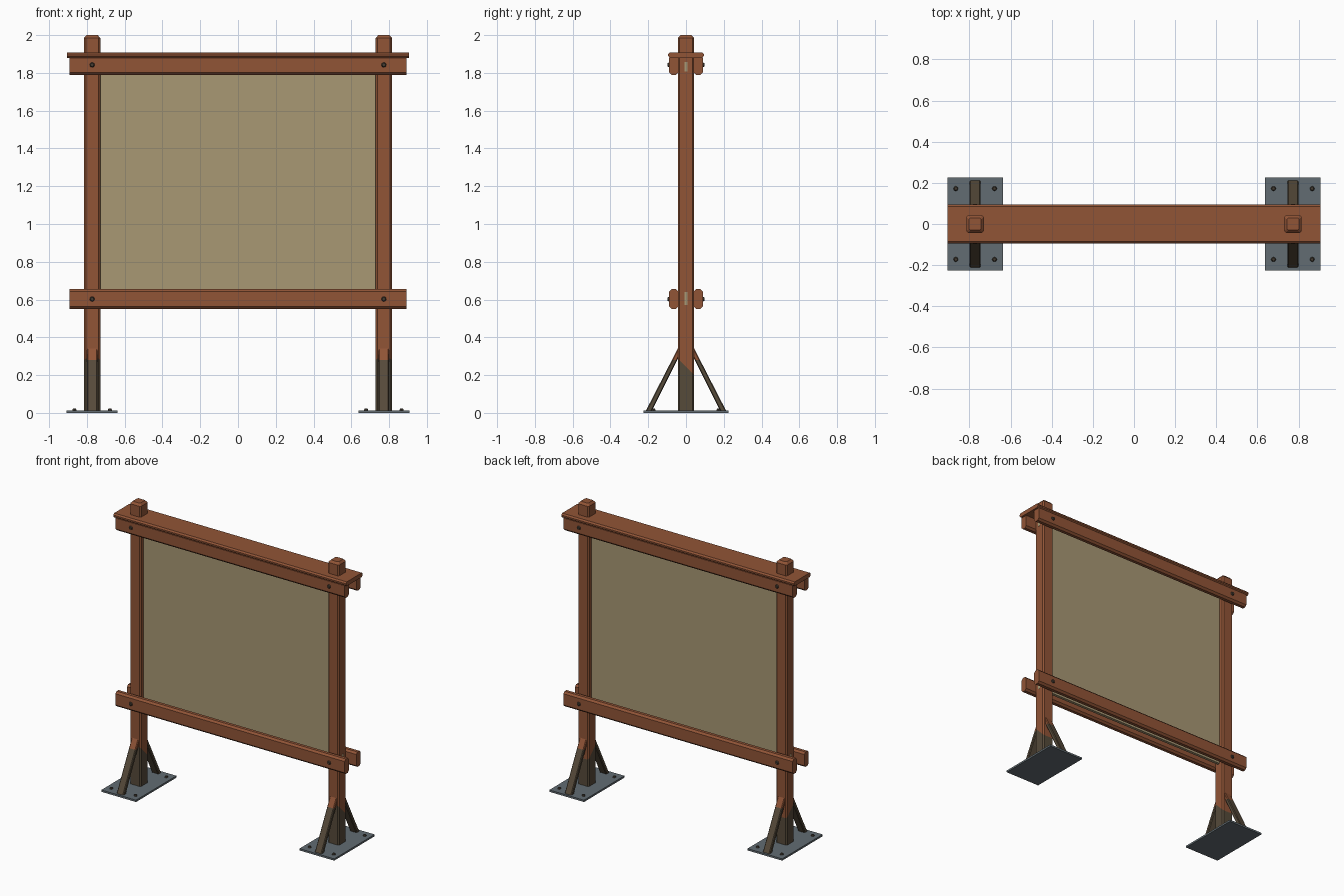
import bpy, bmesh, math
from mathutils import Vector

if "Cube" in bpy.data.objects:
    bpy.data.objects.remove(bpy.data.objects["Cube"])


def material(name, rgb):
    m = bpy.data.materials.new(name)
    m.diffuse_color = (*rgb, 1)
    m.use_nodes = True
    m.node_tree.nodes["Principled BSDF"].inputs["Base Color"].default_value = m.diffuse_color
    return m


RUST = material("red_brown_wood", (0.283, 0.089, 0.037))
SAND = material("sand_panel", (0.392, 0.314, 0.174))
STEEL = material("blue_grey_steel", (0.122, 0.150, 0.168))
DARK = material("weathered_wood", (0.093, 0.069, 0.042))
BOLT = material("dark_bolt", (0.061, 0.048, 0.034))


def finish(name, bm, mats):
    bmesh.ops.recalc_face_normals(bm, faces=bm.faces)
    me = bpy.data.meshes.new(name)
    bm.to_mesh(me)
    bm.free()
    for m in mats:
        me.materials.append(m)
    ob = bpy.data.objects.new(name, me)
    bpy.context.collection.objects.link(ob)
    return ob


def prism(profile, axis, lo, hi):
    """Extrude a 2D profile along x or z."""
    def place(a, b, t):
        return (t, a, b) if axis == "x" else (a, b, t)
    bm = bmesh.new()
    f = bm.faces.new([bm.verts.new(place(a, b, lo)) for a, b in profile])
    new = bmesh.ops.extrude_face_region(bm, geom=[f])["geom"]
    step = Vector(place(0, 0, hi - lo))
    bmesh.ops.translate(bm, vec=step, verts=[v for v in new if isinstance(v, bmesh.types.BMVert)])
    return bm


def chamfered(a0, a1, b0, b1, c):
    return [(a0 + c, b0), (a1 - c, b0), (a1, b0 + c), (a1, b1 - c),
            (a1 - c, b1), (a0 + c, b1), (a0, b1 - c), (a0, b0 + c)]


def rect(a0, a1, b0, b1):
    return [(a0, b0), (a1, b0), (a1, b1), (a0, b1)]


def paint_below(bm, point, normal):
    """Cut along a plane and give the lower side the second material."""
    p, n = Vector(point), Vector(normal).normalized()
    bmesh.ops.bisect_plane(bm, geom=bm.verts[:] + bm.edges[:] + bm.faces[:], plane_co=p, plane_no=n)
    for f in bm.faces:
        f.material_index = 1 if (f.calc_center_median() - p).dot(n) < 0 else 0


def bolt(name, loc, direction, r, h):
    """Domed six-sided bolt head."""
    bm = bmesh.new()
    bmesh.ops.create_cone(bm, cap_ends=True, segments=8, radius1=r, radius2=r * 0.6, depth=h)
    rot = Vector((0, 0, 1)).rotation_difference(Vector(direction)).to_matrix()
    bmesh.ops.rotate(bm, matrix=rot, verts=bm.verts)
    bmesh.ops.translate(bm, vec=Vector(loc), verts=bm.verts)
    finish(name, bm, [BOLT])


PX, HALF = 0.772, 0.043
RAILS = {"lower": (0.55, 0.655), "upper": (1.79, 1.893)}

for sx, side in ((-1, "left"), (1, "right")):
    x = sx * PX
    # Post with chamfered edges and a bevelled top
    bm = prism(chamfered(x - HALF, x + HALF, -HALF, HALF, 0.009), "z", 0.01, 1.985)
    top = max(bm.faces, key=lambda f: f.calc_center_median().z)
    new = bmesh.ops.extrude_face_region(bm, geom=[top])["geom"]
    bm.faces.remove(top) if top.is_valid else None
    for v in [g for g in new if isinstance(g, bmesh.types.BMVert)]:
        v.co = Vector((x + (v.co.x - x) * 0.68, v.co.y * 0.68, 2.0))
    paint_below(bm, (0, 0, 0.245), (0, 1, 1))
    finish(side + "_post", bm, [RUST, DARK])

    # Base plate and its anchor bolts
    finish(side + "_base_plate",
           prism(rect(x - 0.135, x + 0.135, -0.225, 0.225), "z", 0, 0.013), [STEEL])
    for dx in (-0.094, 0.094):
        for y in (-0.172, 0.172):
            bolt(side + "_anchor_bolt", (x + dx, y, 0.016), (0, 0, 1), 0.013, 0.012)

    for sy, face in ((-1, "front"), (1, "back")):
        # Diagonal brace
        prof = [(sy * 0.212, 0.012), (sy * 0.180, 0.012), (sy * 0.036, 0.300), (sy * 0.036, 0.355)]
        bm = prism(prof, "x", x - 0.027, x + 0.027)
        long_edges = [e for e in bm.edges
                      if abs(e.verts[0].co.z - e.verts[1].co.z) > 0.2]
        bmesh.ops.bevel(bm, geom=long_edges, offset=0.005, segments=1, affect="EDGES")
        paint_below(bm, (0, 0, 0.28), (0, 0, 1))
        finish(side + "_" + face + "_brace", bm, [RUST, DARK])
        # Rail bolts
        for z0, z1 in ((0.55, 0.655), (1.79, 1.895)):
            bolt(side + "_rail_bolt", (x, sy * 0.092, (z0 + z1) / 2), (0, sy, 0), 0.015, 0.012)

    # Panel tenons showing on the outer post faces
    for z0, z1 in ((0.57, 0.64), (1.808, 1.858)):
        xs = sorted((sx * 0.74, sx * 0.817))
        finish(side + "_tenon", prism(rect(-0.009, 0.009, z0, z1), "x", *xs), [SAND])

# Pairs of planks clamping the posts
for name, (z0, z1) in RAILS.items():
    for sy, face in ((-1, "front"), (1, "back")):
        y0, y1 = sorted((sy * 0.041, sy * 0.089))
        finish(name + "_" + face + "_plank",
               prism(chamfered(y0, y1, z0, z1, 0.013), "x", -0.893, 0.893), [RUST])

# Cap board
finish("cap_board", prism(chamfered(-0.094, 0.094, 1.879, 1.909, 0.010), "x", -0.906, 0.906), [RUST])

# Display panel
finish("display_panel", prism(rect(-0.01, 0.01, 0.57, 1.88), "x", -0.745, 0.745), [SAND])
